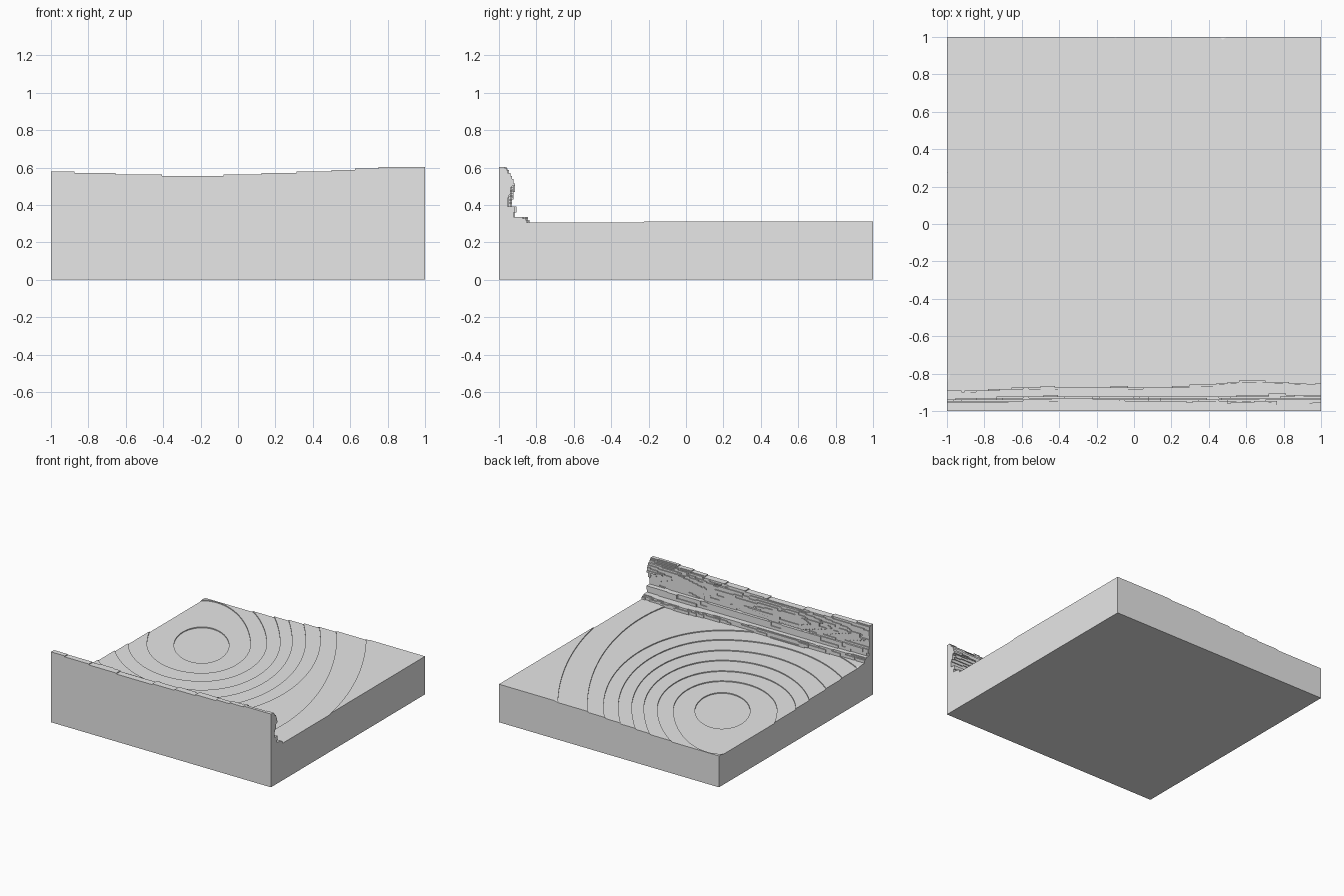
import bpy, bmesh, math, random

random.seed(7)
cube = bpy.data.objects.get("Cube")
if cube:
    bpy.data.objects.remove(cube)

STEP = 1 / 128          # height of one terrace layer
FLOOR_LAYERS = 31       # layers under the deepest terrace

stone = bpy.data.materials.new("stone_grey")
stone.use_nodes = True
grey = (0.8, 0.8, 0.8, 1)
stone.diffuse_color = grey
stone.node_tree.nodes["Principled BSDF"].inputs["Base Color"].default_value = grey


def finish(bm, name):
    """Turn a bmesh into a flat shaded stone object."""
    bmesh.ops.remove_doubles(bm, verts=bm.verts, dist=1e-5)
    bmesh.ops.recalc_face_normals(bm, faces=bm.faces)
    mesh = bpy.data.meshes.new(name)
    bm.to_mesh(mesh)
    bm.free()
    mesh.materials.append(stone)
    obj = bpy.data.objects.new(name, mesh)
    bpy.context.collection.objects.link(obj)
    return obj


def interp(points, t):
    """Piecewise linear lookup in a list of (position, value)."""
    if t <= points[0][0]:
        return points[0][1]
    for (a, va), (b, vb) in zip(points, points[1:]):
        if t <= b:
            return va + (vb - va) * (t - a) / (b - a)
    return points[-1][1]


# Terraced floor: nested rings made of four quarter ellipses round the low point
CENTRE_X, CENTRE_Y, TILT = -0.55, 0.32, math.radians(35)
AXIS_EAST = [.2, .36, .48, .58, .67, .77, .88, 1.0, 1.22]
AXIS_WEST = [.21, .41, .55, .66, .82, .99, 1.16, 1.35, 1.6]
AXIS_SOUTH = [.32, .51, .67, .84, 1.0, 1.17, 1.32, 1.9, 2.15]
AXIS_NORTH = [.32, .78, .92, 1.2, 1.35, 1.5, 1.7, 1.95, 2.2]


def ring_radius(k, angle):
    u, v = math.cos(angle - TILT), math.sin(angle - TILT)
    a = AXIS_EAST[k] if u > 0 else AXIS_WEST[k]
    b = AXIS_NORTH[k] if v > 0 else AXIS_SOUTH[k]
    return 1 / math.hypot(u / a, v / b)


def edge_radius(angle):
    """Distance from the low point to the square outline."""
    c, s = math.cos(angle), math.sin(angle)
    rx = (math.copysign(1, c) - CENTRE_X) / c if abs(c) > 1e-9 else 9
    ry = (math.copysign(1, s) - CENTRE_Y) / s if abs(s) > 1e-9 else 9
    return min(rx, ry)


def build_floor():
    angles = [math.radians(i) for i in range(-180, 180)]
    angles += [math.atan2(y - CENTRE_Y, x - CENTRE_X) for x in (-1, 1) for y in (-1, 1)]
    angles.sort()
    bm = bmesh.new()
    spokes = []
    for angle in angles:
        limit = edge_radius(angle)
        layer = FLOOR_LAYERS
        path = []
        for k in range(len(AXIS_EAST)):
            r = min(ring_radius(k, angle), limit)
            path.append((r, layer * STEP))
            if r < limit:
                layer += 1
            path.append((r, layer * STEP))
        path += [(limit, layer * STEP), (limit, 0)]
        spokes.append([bm.verts.new((CENTRE_X + r * math.cos(angle),
                                     CENTRE_Y + r * math.sin(angle), z)) for r, z in path])
    low = bm.verts.new((CENTRE_X, CENTRE_Y, FLOOR_LAYERS * STEP))
    under = bm.verts.new((CENTRE_X, CENTRE_Y, 0))
    for one, two in zip(spokes, spokes[1:] + spokes[:1]):
        bm.faces.new((low, one[0], two[0]))
        bm.faces.new((under, two[-1], one[-1]))
        for i in range(len(one) - 1):
            bm.faces.new((one[i], one[i + 1], two[i + 1], two[i]))
    return finish(bm, "terraced_floor_slab")


# Rock wall along the front: blocky strata on its inner side
TOP = [(-1, .582), (-.9, .575), (-.67, .567), (-.3, .555), (0, .56),
       (.13, .567), (.5, .582), (.75, .598)]
FOOT = [(-1, .1), (-.6, .125), (0, .13), (.4, .14), (.6, .165), (.8, .155), (1, .14)]
BULK = [(-1, .055), (-.7, .065), (-.4, .08), (0, .075), (.4, .065), (1, .08)]
SHAPE = [(.39, .65), (.43, .6), (.47, .8), (.51, 1), (.55, .9), (.58, .65), (.6, .4)]
COLUMNS, FIRST, LAST = 128, 36, 77


def wall_depths():
    """Depth of the wall, in layers, for every (column, row) cell."""
    depth = {}
    row = FIRST
    while row < LAST:
        height = random.choice((1, 2, 2, 3, 4))
        column = 0
        while column < COLUMNS:
            run = random.randint(4, 22)
            bump = random.choice((-1, 0, 0, 0, 1)) * .8
            for i in range(column, min(column + run, COLUMNS)):
                x = (i + .5) * 2 / COLUMNS - 1
                for j in range(row, min(row + height, LAST)):
                    z = (j + .5) * STEP
                    top, foot, bulk = interp(TOP, x), interp(FOOT, x), interp(BULK, x)
                    if z > top:
                        continue
                    if z < .335:
                        y = foot - max(0, z - .315) * .6
                    elif z < .39:
                        y = bulk * .55 + foot * .28
                    else:
                        shaped = bulk * interp(SHAPE, z + .598 - top)
                        y = shaped if x > .5 else (shaped + bulk) / 2
                    depth[i, j] = max(2, round(y / STEP + bump))
            column += run
        row += height
    return depth


def build_wall():
    depth = wall_depths()
    bm = bmesh.new()

    def quad(*points):
        bm.faces.new([bm.verts.new(p) for p in points])

    for (i, j), d in depth.items():
        x, w = i * 2 / COLUMNS - 1, (i + 1) * 2 / COLUMNS - 1
        z, t = j * STEP, (j + 1) * STEP
        y = d * STEP - 1
        quad((x, y, z), (x, y, t), (w, y, t), (w, y, z))
        quad((x, -1, z), (w, -1, z), (w, -1, t), (x, -1, t))
        # Close the step to each shallower neighbour
        sides = [(-1, 0, (x, z), (x, t)), (1, 0, (w, t), (w, z)),
                 (0, 1, (x, t), (w, t)), (0, -1, (w, z), (x, z))]
        for di, dj, a, b in sides:
            other = depth.get((i + di, j + dj), 0)
            if other < d:
                o = other * STEP - 1
                quad((a[0], o, a[1]), (b[0], o, b[1]), (b[0], y, b[1]), (a[0], y, a[1]))
    return finish(bm, "rock_wall")


build_floor()
build_wall()
